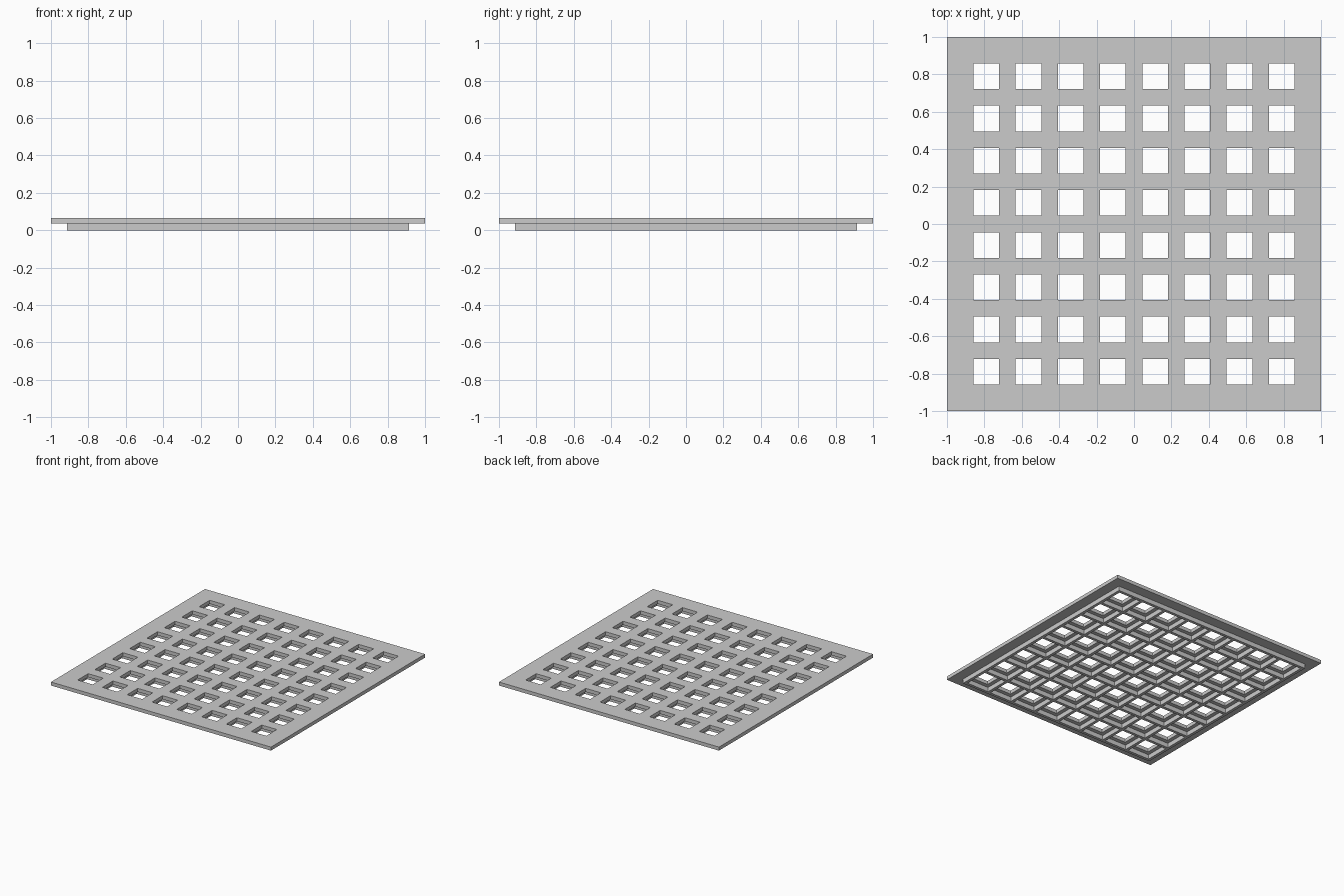
import bpy
import bmesh

if "Cube" in bpy.data.objects:
    bpy.data.objects.remove(bpy.data.objects["Cube"], do_unlink=True)

COUNT = 8          # openings per side
PITCH = 0.2255     # spacing between opening centres
HOLE = 0.137       # opening width through the plate
RIB = 0.024        # thickness of the underside ribs
RIB_TOP = 0.037
PLATE_TOP = 0.066

grey = bpy.data.materials.new("plain grey")
grey.use_nodes = True
grey.diffuse_color = (0.6, 0.6, 0.6, 1)
grey.node_tree.nodes["Principled BSDF"].inputs["Base Color"].default_value = (0.6, 0.6, 0.6, 1)


def perforated_slab(name, half, opening, bottom, top):
    """Square slab with a regular grid of square openings."""
    cuts = [-half]
    for i in range(COUNT):
        centre = (i - (COUNT - 1) / 2) * PITCH
        cuts += [centre - opening / 2, centre + opening / 2]
    cuts.append(half)

    bm = bmesh.new()
    grid = [[bm.verts.new((x, y, bottom)) for x in cuts] for y in cuts]
    for r in range(len(cuts) - 1):
        for c in range(len(cuts) - 1):
            if r % 2 and c % 2:
                continue
            bm.faces.new((grid[r][c], grid[r][c + 1], grid[r + 1][c + 1], grid[r + 1][c]))

    # Raise a copy of the sheet to close the slab
    result = bmesh.ops.extrude_face_region(bm, geom=bm.faces[:], use_keep_orig=True)
    raised = [v for v in result["geom"] if isinstance(v, bmesh.types.BMVert)]
    bmesh.ops.translate(bm, verts=raised, vec=(0, 0, top - bottom))
    bmesh.ops.recalc_face_normals(bm, faces=bm.faces[:])

    mesh = bpy.data.meshes.new(name)
    bm.to_mesh(mesh)
    bm.free()
    mesh.materials.append(grey)
    obj = bpy.data.objects.new(name, mesh)
    bpy.context.collection.objects.link(obj)
    return obj


# Top plate with square holes
perforated_slab("grate_plate", 1.0, HOLE, RIB_TOP, PLATE_TOP)

# Thin rib lattice under the plate, one cell around each hole
perforated_slab("underside_ribs", (COUNT * PITCH + RIB) / 2, PITCH - RIB, 0, RIB_TOP)
